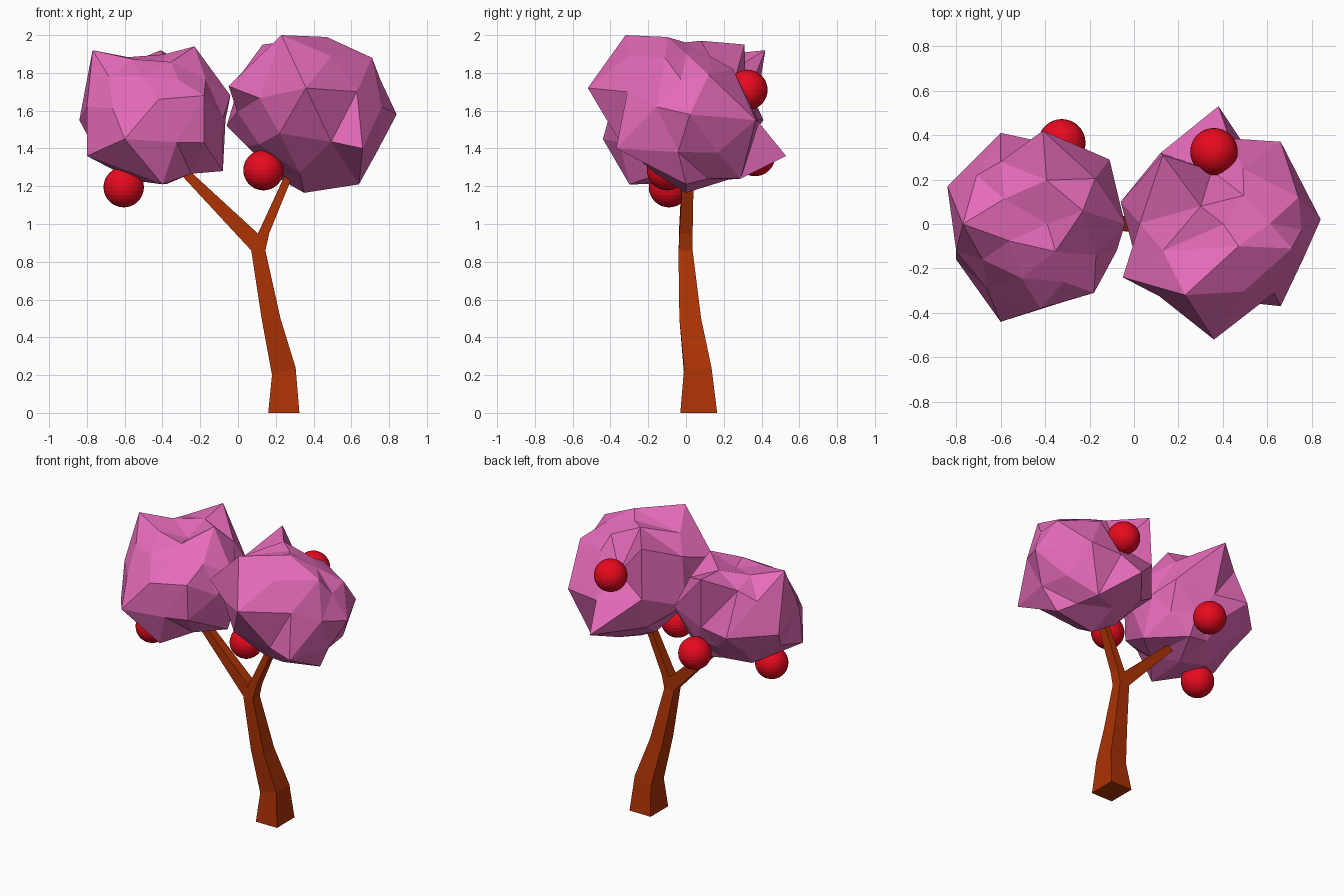
import bpy, bmesh
from mathutils import Vector


def material(name, rgb):
    m = bpy.data.materials.new(name)
    m.diffuse_color = (*rgb, 1)
    return m


PINK = material("pink leaves", (0.79, 0.148, 0.49))
BROWN = material("brown bark", (0.41, 0.033, 0.0015))
RED = material("red fruit", (0.82, 0.003, 0.014))


def finish(name, bm, mat):
    bmesh.ops.recalc_face_normals(bm, faces=bm.faces)
    me = bpy.data.meshes.new(name)
    bm.to_mesh(me)
    bm.free()
    me.materials.append(mat)
    ob = bpy.data.objects.new(name, me)
    bpy.context.collection.objects.link(ob)
    return ob


def limb(name, rings):
    """Four-sided limb; each ring is left x,z, right x,z, front y, back y."""
    bm = bmesh.new()
    loops = [[bm.verts.new(p) for p in ((xl, y0, zl), (xr, y0, zr), (xr, y1, zr), (xl, y1, zl))]
             for xl, zl, xr, zr, y0, y1 in rings]
    for a, b in zip(loops, loops[1:]):
        for i in range(4):
            j = (i + 1) % 4
            bm.faces.new((a[i], a[j], b[j], b[i]))
    bm.faces.new(loops[0])
    bm.faces.new(loops[-1])
    finish(name, bm, BROWN)


def foliage(name, centre, corners):
    """Low-poly ball whose nearest vertices are pulled to the given corners."""
    c = Vector(centre)
    bm = bmesh.new()
    bmesh.ops.create_icosphere(bm, subdivisions=2, radius=0.42)
    bm.verts.ensure_lookup_table()
    goals = [Vector(p) - c for p in corners]
    start = [v.co.normalized() for v in bm.verts]
    # best-matching pairs first, so that the surface does not fold
    pairs = sorted((-start[i].dot(g.normalized()), i, k)
                   for i in range(len(start)) for k, g in enumerate(goals))
    pulled, used = set(), set()
    for _, i, k in pairs:
        if i not in pulled and k not in used:
            bm.verts[i].co = goals[k]
            pulled.add(i)
            used.add(k)
    # ease the remaining vertices between their pulled neighbours
    for _ in range(15):
        for v in bm.verts:
            if v.index in pulled:
                continue
            near = [e.other_vert(v).co for e in v.link_edges]
            mean = sum(near, Vector()) / len(near)
            radius = sum(n.length for n in near) / len(near)
            v.co = mean.normalized() * (0.4 * mean.length + 0.6 * radius)
    bmesh.ops.translate(bm, vec=c, verts=bm.verts)
    finish(name, bm, PINK)


# trunk and its two branches
limb("trunk", [(0.16, 0, 0.325, 0, -0.03, 0.165), (0.18, 0.20, 0.305, 0.24, -0.01, 0.135),
               (0.125, 0.50, 0.225, 0.50, -0.035, 0.08), (0.07, 0.86, 0.145, 0.86, -0.04, 0.035),
               (0.10, 0.95, 0.11, 0.95, -0.035, 0.035)])
limb("left_branch", [(0.07, 0.86, 0.105, 0.95, -0.038, 0.035), (-0.31, 1.27, -0.265, 1.29, -0.02, 0.035),
                     (-0.40, 1.36, -0.36, 1.39, -0.02, 0.03)])
limb("right_branch", [(0.105, 0.95, 0.145, 0.86, -0.038, 0.035), (0.115, 0.97, 0.165, 0.95, -0.035, 0.035),
                      (0.235, 1.23, 0.275, 1.22, -0.02, 0.04), (0.30, 1.37, 0.33, 1.36, -0.02, 0.04)])

# two foliage clusters
foliage("left_foliage", (-0.44, 0.0, 1.58), [
    (-0.77, 0.0, 1.92), (-0.39, 0.0, 1.84), (-0.23, 0.06, 1.94), (-0.41, 0.42, 1.92),
    (-0.60, -0.44, 1.45), (-0.42, -0.38, 1.66), (-0.18, -0.31, 1.68), (-0.18, -0.30, 1.43),
    (-0.84, 0.17, 1.55), (-0.80, -0.16, 1.36), (-0.04, 0.0, 1.68), (-0.08, 0.0, 1.28),
    (-0.40, -0.30, 1.21), (-0.60, 0.41, 1.55), (-0.37, 0.36, 1.55), (-0.11, 0.29, 1.6),
    (-0.55, 0.05, 1.23), (-0.80, -0.12, 1.62), (-0.60, 0.28, 1.84), (-0.28, 0.22, 1.27)])
foliage("right_foliage", (0.38, 0.0, 1.59), [
    (0.36, -0.52, 1.72), (0.23, -0.32, 2.0), (0.47, -0.10, 1.99), (0.71, -0.11, 1.88),
    (0.84, 0.02, 1.58), (0.38, 0.53, 1.36), (0.49, 0.25, 1.82), (0.13, 0.31, 1.95),
    (0.63, -0.31, 1.70), (0.66, -0.37, 1.40), (0.64, 0.0, 1.21), (0.35, 0.0, 1.165),
    (-0.05, -0.24, 1.73), (-0.06, 0.10, 1.52), (0.13, -0.12, 1.90), (0.22, -0.36, 1.48),
    (0.74, 0.12, 1.79), (0.66, 0.37, 1.55), (0.20, 0.05, 1.25), (0.54, 0.29, 1.24),
    (0.35, 0.24, 1.70), (0.30, 0.08, 1.97), (0.12, 0.32, 1.60)])

# round fruit
for i, p in enumerate([(-0.605, -0.09, 1.195), (0.135, -0.10, 1.285),
                       (-0.325, 0.365, 1.36), (0.36, 0.325, 1.71)]):
    bm = bmesh.new()
    bmesh.ops.create_uvsphere(bm, u_segments=32, v_segments=16, radius=0.107)
    bmesh.ops.translate(bm, vec=p, verts=bm.verts)
    finish(f"fruit_{i + 1}", bm, RED)
